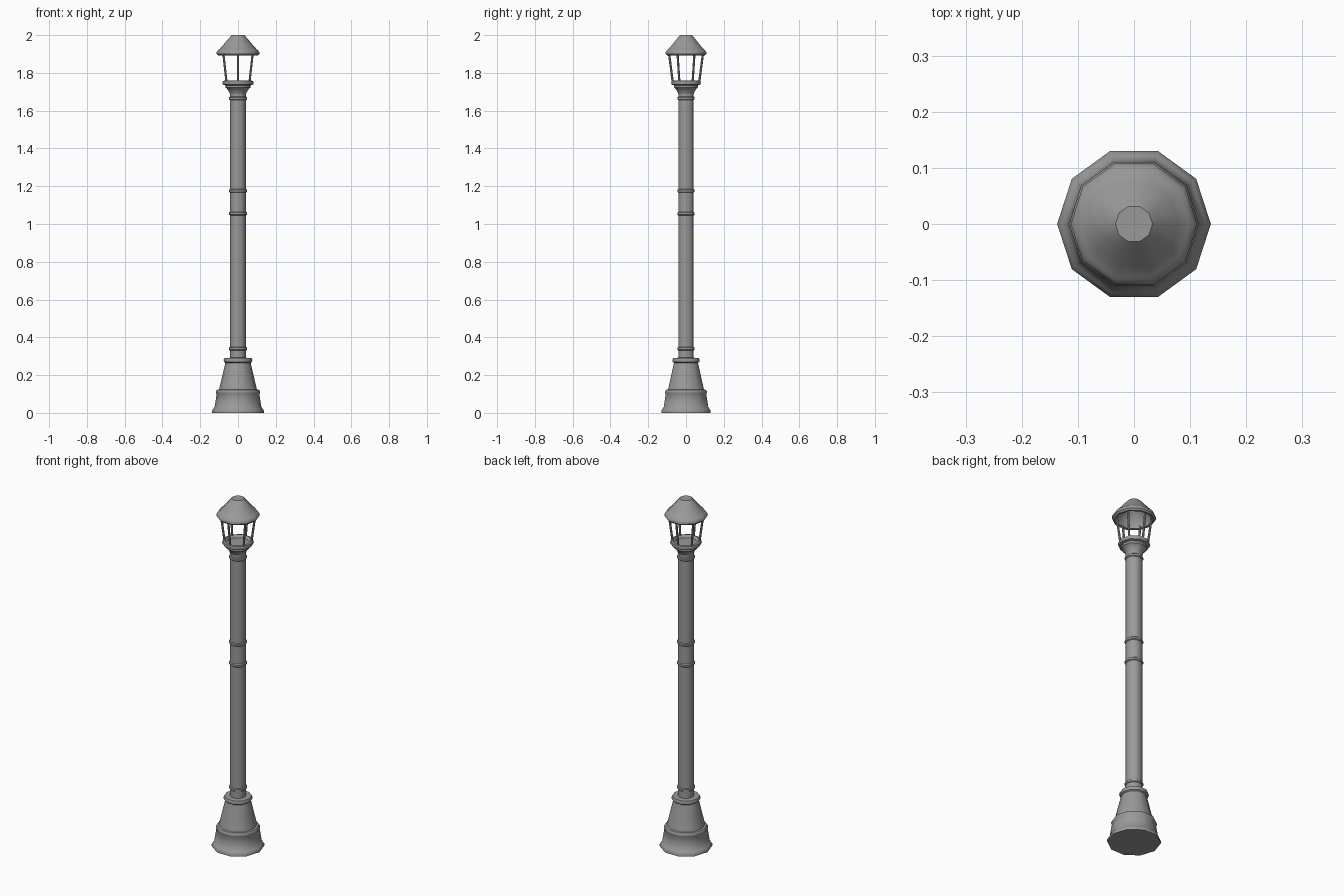
import bpy
import bmesh
from math import radians, sin, cos, tau
from mathutils import Vector

SIDES = 10

default_cube = bpy.data.objects.get("Cube")
if default_cube:
    bpy.data.objects.remove(default_cube, do_unlink=True)

metal = bpy.data.materials.new("grey metal")
metal.use_nodes = True
grey = (0.32, 0.32, 0.32, 1)
metal.diffuse_color = grey
metal.node_tree.nodes["Principled BSDF"].inputs["Base Color"].default_value = grey


def finish(name, mesh_builder):
    """Turn a bmesh into a smooth-shaded object with sharp profile edges."""
    bmesh.ops.recalc_face_normals(mesh_builder, faces=mesh_builder.faces)
    mesh = bpy.data.meshes.new(name)
    mesh_builder.to_mesh(mesh)
    mesh_builder.free()
    mesh.materials.append(metal)
    part = bpy.data.objects.new(name, mesh)
    bpy.context.collection.objects.link(part)
    bpy.ops.object.select_all(action="DESELECT")
    part.select_set(True)
    bpy.context.view_layer.objects.active = part
    bpy.ops.object.shade_smooth_by_angle(angle=radians(40))
    return part


def lathe(name, profile):
    """Revolve (radius, height) points into a ten-sided solid, capping both ends."""
    bm = bmesh.new()
    rings = []
    for radius, height in profile:
        rings.append([bm.verts.new((radius * cos(tau * i / SIDES),
                                    radius * sin(tau * i / SIDES), height))
                      for i in range(SIDES)])
    for low, high in zip(rings, rings[1:]):
        for i in range(SIDES):
            j = (i + 1) % SIDES
            bm.faces.new((low[i], low[j], high[j], high[i]))
    bm.faces.new(rings[0])
    bm.faces.new(rings[-1])
    return finish(name, bm)


def rod(name, start, end, radius):
    """A straight round bar between two points."""
    start, end = Vector(start), Vector(end)
    axis = end - start
    bm = bmesh.new()
    bmesh.ops.create_cone(bm, cap_ends=True, segments=8, radius1=radius,
                          radius2=radius, depth=axis.length)
    turn = axis.to_track_quat("Z", "Y").to_matrix()
    bmesh.ops.rotate(bm, verts=bm.verts, matrix=turn)
    bmesh.ops.translate(bm, verts=bm.verts, vec=(start + end) / 2)
    return finish(name, bm)


# Pedestal: foot, stepped skirt, tapering cone and cap
lathe("pedestal", [(.137, 0), (.137, .012), (.129, .025), (.124, .03),
                   (.113, .1), (.116, .105), (.116, .115), (.111, .122),
                   (.1, .124), (.067, .265), (.074, .27), (.076, .28),
                   (.072, .29), (.045, .292)])

# Post with its raised bands
lathe("post", [(.043, .28), (.043, 1.72)])
for label, height in (("lower", .34), ("middle", 1.055),
                      ("upper", 1.175), ("neck", 1.665)):
    lathe(label + "_band", [(.042, height - .01), (.048, height - .005),
                            (.048, height + .005), (.042, height + .01)])

# Flared collar and hollow tray under the lantern
lathe("lantern_tray", [(.042, 1.685), (.047, 1.7), (.06, 1.718),
                       (.066, 1.722), (.066, 1.734), (.08, 1.738),
                       (.083, 1.745), (.08, 1.757), (.07, 1.76),
                       (.06, 1.745)])

# Six leaning bars
for k in range(6):
    a = radians(30 + 60 * k)
    rod(f"lantern_bar_{k + 1}", (.07 * cos(a), .07 * sin(a), 1.75),
        (.09 * cos(a), .09 * sin(a), 1.905), .006)

# Roof: hollow underside, rolled rim and sloping crown
lathe("roof", [(.04, 1.97), (.088, 1.925), (.092, 1.893), (.105, 1.891),
               (.113, 1.9), (.113, 1.91), (.106, 1.92), (.099, 1.925),
               (.08, 1.946), (.048, 1.984), (.033, 2)])
